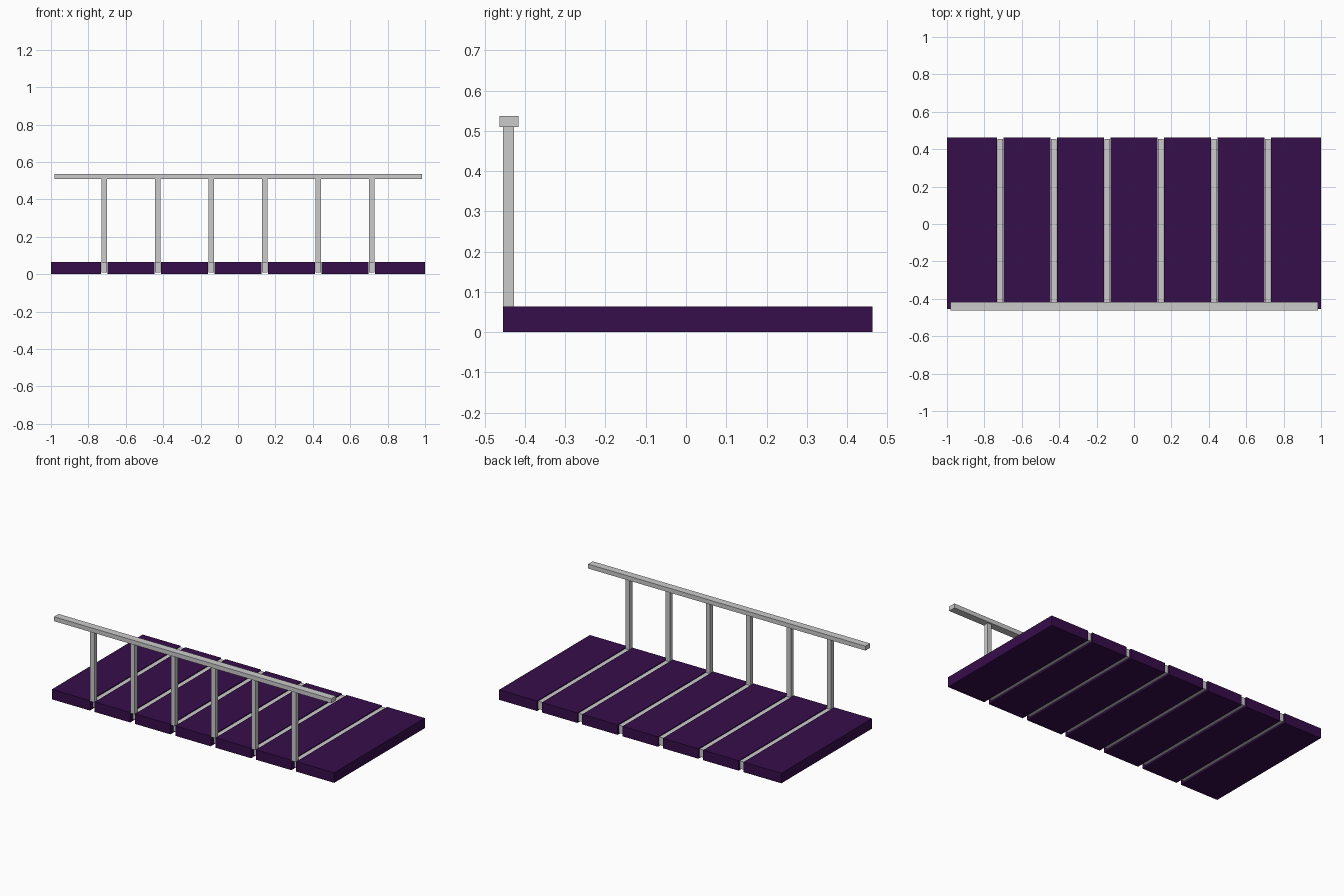
import bpy

if "Cube" in bpy.data.objects:
    bpy.data.objects.remove(bpy.data.objects["Cube"])

def material(name, color):
    m = bpy.data.materials.new(name)
    m.diffuse_color = color
    m.use_nodes = True
    m.node_tree.nodes["Principled BSDF"].inputs["Base Color"].default_value = m.diffuse_color
    return m

def box(name, x, y, z, mat=None):
    """Box from (min, max) ranges on each axis."""
    bpy.ops.mesh.primitive_cube_add(size=1, location=[sum(r) / 2 for r in (x, y, z)])
    ob = bpy.context.object
    ob.name = name
    ob.scale = [r[1] - r[0] for r in (x, y, z)]
    bpy.ops.object.transform_apply(location=False, rotation=False, scale=True)
    if mat:
        ob.data.materials.append(mat)
    return ob

purple = material("purple", (0.037, 0.004, 0.07, 1))
COUNT = 7
PITCH = 2 / COUNT
GAP = 0.034
BAR = 0.015

# Deck planks
for i in range(COUNT):
    left = -1 + i * PITCH + (GAP / 2 if i > 0 else 0)
    right = -1 + (i + 1) * PITCH - (GAP / 2 if i < COUNT - 1 else 0)
    box(f"plank_{i + 1}", (left, right), (-0.455, 0.463), (0, 0.064), purple)

# Filler strips in the gaps, each with a railing post at the front
for i in range(1, COUNT):
    x = -1 + i * PITCH
    span = (x - BAR, x + BAR)
    box(f"gap_strip_{i}", span, (-0.427, 0.454), (0.01, 0.06))
    box(f"railing_post_{i}", span, (-0.455, -0.427), (0.06, 0.51))

# Handrail
box("handrail", (-0.98, 0.985), (-0.463, -0.416), (0.509, 0.537))
